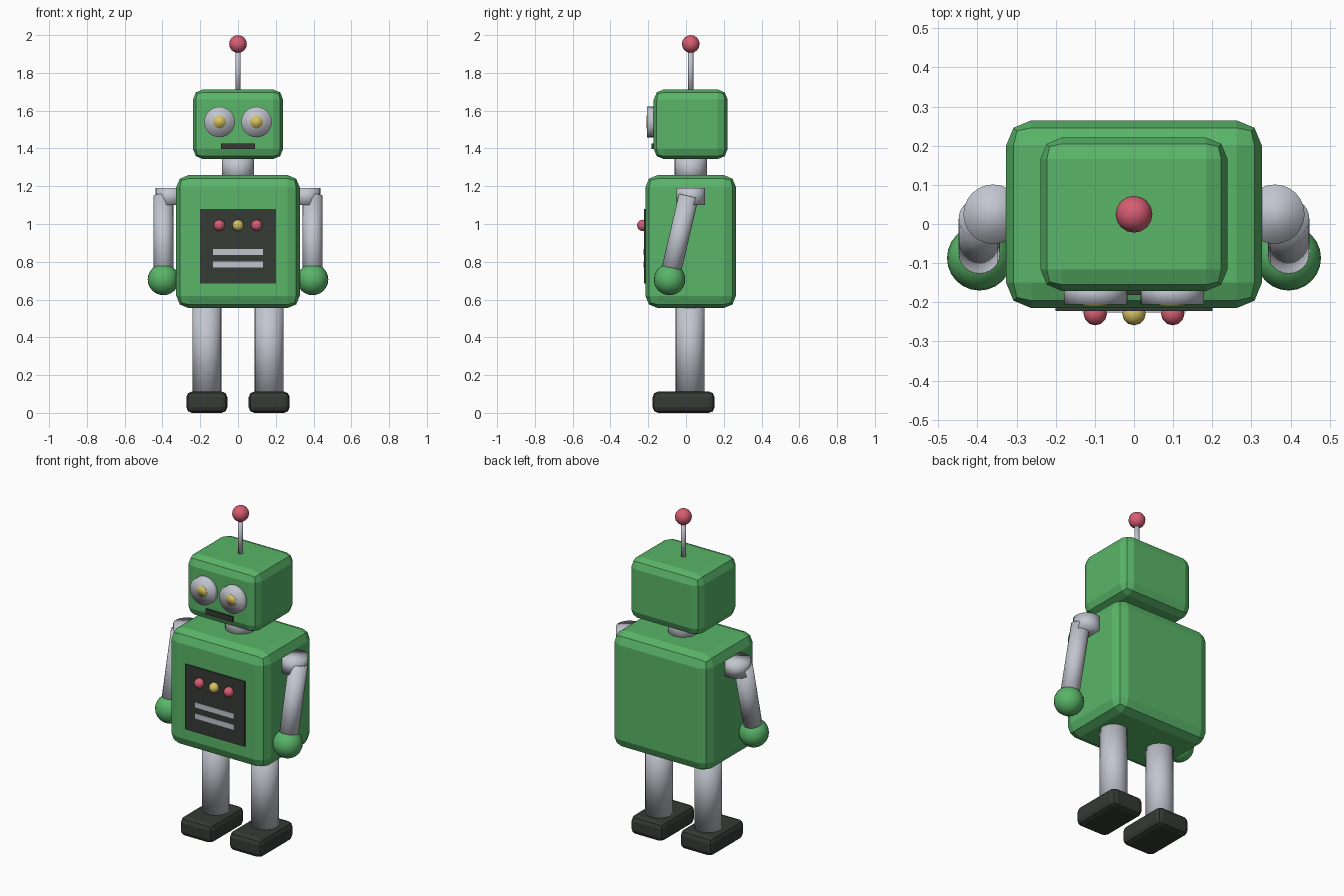
import bpy, math
from mathutils import Vector

if "Cube" in bpy.data.objects:
    bpy.data.objects.remove(bpy.data.objects["Cube"])

CY = 0.025  # depth of the main body axis


def material(name, rgb):
    m = bpy.data.materials.new(name)
    m.diffuse_color = (*rgb, 1)
    m.use_nodes = True
    m.node_tree.nodes["Principled BSDF"].inputs["Base Color"].default_value = m.diffuse_color
    return m


green = material("green", (0.10, 0.46, 0.14))
metal = material("light_grey", (0.54, 0.56, 0.62))
dark = material("charcoal", (0.035, 0.043, 0.036))
red = material("pink_red", (0.68, 0.11, 0.17))
yellow = material("yellow", (0.68, 0.54, 0.12))


def finish(name, mat, smooth):
    ob = bpy.context.object
    ob.name = name
    ob.data.materials.append(mat)
    if smooth:
        bpy.ops.object.shade_smooth()
    return ob


def box(name, center, size, mat, bevel=0.0):
    bpy.ops.mesh.primitive_cube_add(size=1, location=center)
    ob = finish(name, mat, False)
    ob.scale = size
    bpy.ops.object.transform_apply(location=False, rotation=False, scale=True)
    if bevel:
        mod = ob.modifiers.new("bevel", 'BEVEL')
        mod.width, mod.segments = bevel, 2
    return ob


def rod(name, start, end, radius, mat, sides=24):
    a, b = Vector(start), Vector(end)
    bpy.ops.mesh.primitive_cylinder_add(vertices=sides, radius=radius,
                                        depth=(b - a).length, location=(a + b) / 2)
    ob = finish(name, mat, True)
    ob.rotation_euler = (b - a).to_track_quat('Z', 'Y').to_euler()
    return ob


def ball(name, center, radius, mat, segments=16, rings=8, smooth=True):
    bpy.ops.mesh.primitive_uv_sphere_add(segments=segments, ring_count=rings,
                                         radius=radius, location=center)
    return finish(name, mat, smooth)


# Torso, neck and head
box("torso", (0, CY, 0.907), (0.654, 0.48, 0.704), green, 0.065)
rod("neck", (0, CY, 1.22), (0, CY, 1.37), 0.085, metal)
box("head", (0, CY, 1.528), (0.478, 0.392, 0.37), green, 0.055)

# Antenna
rod("antenna_rod", (0, CY, 1.69), (0, CY, 1.93), 0.014, metal, 12)
ball("antenna_ball", (0, CY, 1.953), 0.047, red)

# Mouth, chest panel and vent bars
box("mouth", (0, -0.172, 1.412), (0.18, 0.02, 0.031), dark)
box("chest_panel", (0, -0.21, 0.882), (0.40, 0.024, 0.395), dark)
for i, z in enumerate((0.852, 0.785)):
    box(f"vent_bar_{i + 1}", (0, -0.222, z), (0.264, 0.008, 0.031), metal)

# Indicator lights
for i, mat in enumerate((red, yellow, red)):
    ball(f"indicator_light_{i + 1}", ((i - 1) * 0.099, -0.229, 0.993), 0.03, mat, 12, 8)

# Paired parts
for side, s in (("left", -1), ("right", 1)):
    # Eye disc and pupil
    rod(f"{side}_eye", (s * 0.098, -0.15, 1.54), (s * 0.098, -0.206, 1.54), 0.081, metal)
    rod(f"{side}_pupil", (s * 0.098, -0.203, 1.54), (s * 0.098, -0.209, 1.54), 0.034, yellow, 16)
    # Shoulder, arm and hand
    rod(f"{side}_shoulder", (s * 0.36, CY, 1.10), (s * 0.36, CY, 1.19), 0.076, metal)
    rod(f"{side}_arm", (s * 0.395, 0.014, 1.148), (s * 0.395, -0.088, 0.71), 0.053, metal)
    ball(f"{side}_hand", (s * 0.395, -0.087, 0.706), 0.083, green, 24, 12)
    # Leg and foot
    rod(f"{side}_leg", (s * 0.165, CY - 0.003, 0.08), (s * 0.165, CY - 0.003, 0.6), 0.077, metal)
    box(f"{side}_foot", (s * 0.165, -0.013, 0.0565), (0.217, 0.328, 0.113), dark, 0.03)
